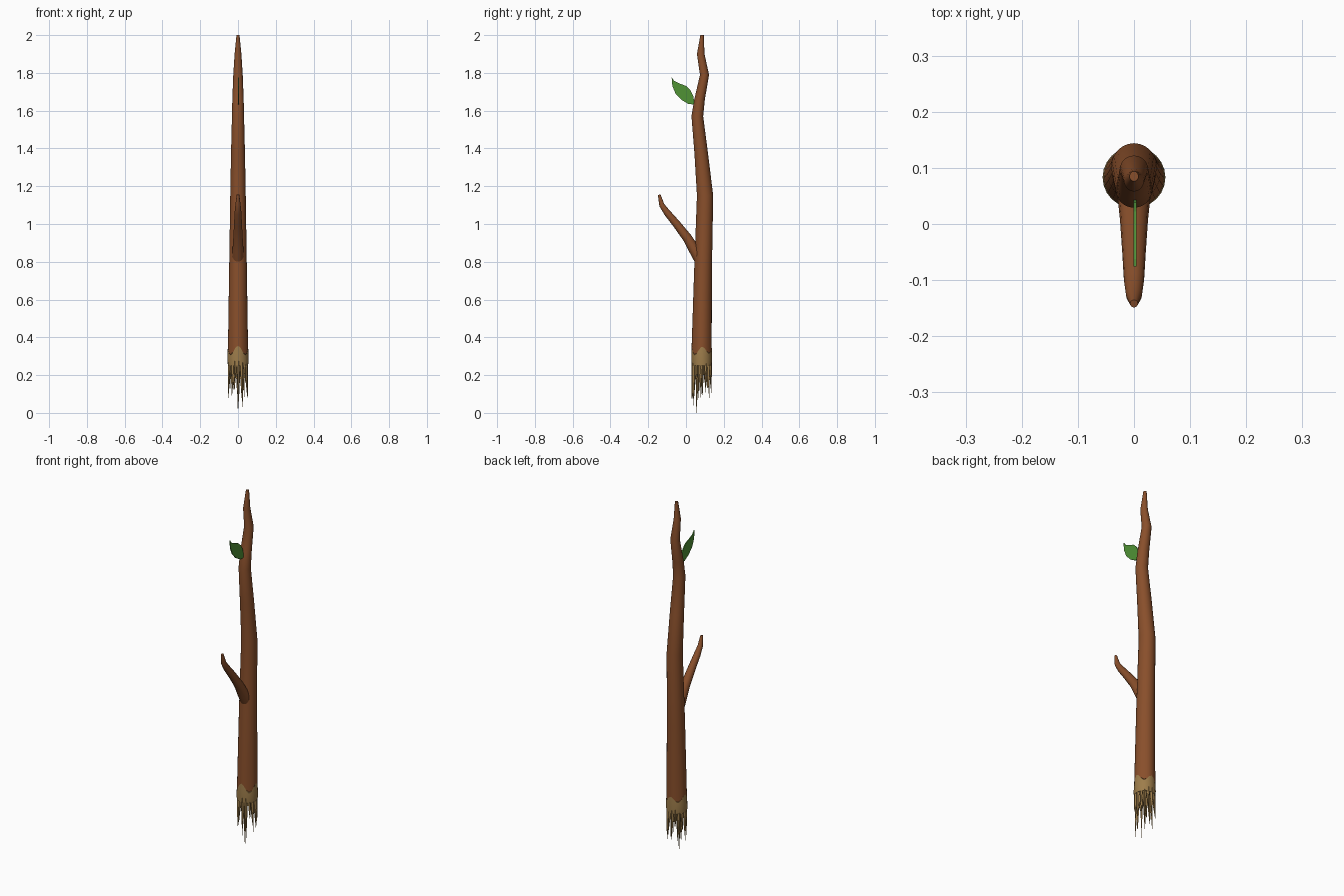
import bpy, bmesh, math, random
from mathutils import Vector

if "Cube" in bpy.data.objects:
    bpy.data.objects.remove(bpy.data.objects["Cube"])

random.seed(4)
SIDES = 24


def material(name, rgb):
    m = bpy.data.materials.new(name)
    m.diffuse_color = (*rgb, 1)
    m.use_nodes = True
    m.node_tree.nodes["Principled BSDF"].inputs["Base Color"].default_value = m.diffuse_color
    return m


BARK = material("bark brown", (0.25, 0.078, 0.024))
WOOD = material("bare wood tan", (0.34, 0.205, 0.07))
LEAF = material("leaf green", (0.08, 0.29, 0.036))


def finish(name, bm, mat, angle=40):
    bmesh.ops.recalc_face_normals(bm, faces=bm.faces[:])
    me = bpy.data.meshes.new(name)
    bm.to_mesh(me)
    bm.free()
    me.materials.append(mat)
    ob = bpy.data.objects.new(name, me)
    bpy.context.collection.objects.link(ob)
    bpy.ops.object.select_all(action='DESELECT')
    ob.select_set(True)
    bpy.context.view_layer.objects.active = ob
    if angle:
        bpy.ops.object.shade_smooth_by_angle(angle=math.radians(angle))
    return ob


def loft(bm, rings):
    """Skin a list of equal-length point rings and cap both ends."""
    vs = [[bm.verts.new(p) for p in r] for r in rings]
    n = len(vs[0])
    for a, b in zip(vs, vs[1:]):
        for i in range(n):
            j = (i + 1) % n
            bm.faces.new((a[i], a[j], b[j], b[i]))
    bm.faces.new(vs[0][::-1])
    bm.faces.new(vs[-1])


def level_ring(y, z, rx, ry, wave=False):
    pts = []
    for i in range(SIDES):
        a = math.tau * i / SIDES
        dz = 0.02 * math.cos(4 * a) + 0.006 * math.sin(3 * a) if wave else 0
        pts.append((rx * math.cos(a), y + ry * math.sin(a), z + dz))
    return pts


# main stick: level rings following the kinked centre line (y, z, rx, ry)
STEM = [(0.083, 0.33, 0.053, 0.053), (0.09, 0.75, 0.047, 0.047),
        (0.101, 1.15, 0.041, 0.043), (0.081, 1.37, 0.037, 0.036),
        (0.060, 1.57, 0.032, 0.031), (0.072, 1.66, 0.030, 0.028),
        (0.098, 1.79, 0.025, 0.024), (0.078, 1.90, 0.018, 0.020),
        (0.085, 2.0, 0.008, 0.009)]
bm = bmesh.new()
loft(bm, [level_ring(*s, wave=(i == 0)) for i, s in enumerate(STEM)])
finish("stick", bm, BARK)

# side twig: rings square to a bent path in the yz plane (y, z, radius)
TWIG = [(0.085, 0.79, 0.030), (0.045, 0.862, 0.029), (0.008, 0.925, 0.025),
        (-0.05, 1.0, 0.021), (-0.10, 1.06, 0.018), (-0.128, 1.10, 0.014),
        (-0.142, 1.155, 0.007)]
bm = bmesh.new()
rings = []
for i, (y, z, r) in enumerate(TWIG):
    p, q = TWIG[max(i - 1, 0)], TWIG[min(i + 1, len(TWIG) - 1)]
    d = Vector((0, q[0] - p[0], q[1] - p[1])).normalized()
    side = Vector((0, d.z, -d.y))
    rings.append([Vector((0, y, z)) + Vector((1, 0, 0)) * r * math.cos(a) + side * r * math.sin(a)
                  for a in (math.tau * k / 16 for k in range(16))])
loft(bm, rings)
finish("side_twig", bm, BARK)

# bare collar under the wavy bark edge
bm = bmesh.new()
loft(bm, [level_ring(0.083, 0.33, 0.0535, 0.0535, True),
          level_ring(0.083, 0.29, 0.056, 0.055, True),
          level_ring(0.083, 0.25, 0.054, 0.053)])
finish("broken_collar", bm, WOOD)


# splinters: tapered shards hanging from the collar
def shard(bm, ang, rad, width, tip, thick=0.014):
    out = Vector((math.cos(ang), math.sin(ang), 0))
    tan = Vector((-out.y, out.x, 0))
    c = Vector((0, 0.083, 0))
    top, mid = 0.275, 0.275 + (tip - 0.275) * 0.5
    rings = []
    for z, w, t, off in ((top, width, thick, 0), (mid, width * 0.55, thick * 0.7, 0),
                         (tip, 0.0008, 0.0008, 0.1 * thick)):
        o = c + out * (rad + off) + Vector((0, 0, z))
        rings.append([o + tan * w * 0.9 - out * t * 0.35, o + out * t * 0.25,
                      o - tan * w * 0.9 - out * t * 0.35, o - out * t])
    loft(bm, rings)


bm = bmesh.new()
TIPS = [0.09, 0.17, 0.08, 0.15, 0.10, 0.18, 0.12, 0.16, 0.08, 0.19, 0.09, 0.15,
        0.06, 0.02, 0.16, 0.08]
for i, tip in enumerate(TIPS):
    a = math.tau * (i + 0.2) / len(TIPS)
    shard(bm, a, 0.051, 0.012, tip)
for i in range(9):
    shard(bm, math.tau * i / 9 + 0.2, 0.028, 0.010, random.uniform(0.09, 0.2))
shard(bm, -math.pi / 2, 0.028, 0.009, 0.0)
finish("splinters", bm, WOOD, 0)

# leaf: thin plate in the yz plane
OUTLINE = [(0.045, 1.632), (0.012, 1.636), (-0.025, 1.658), (-0.055, 1.69),
           (-0.072, 1.73), (-0.076, 1.776), (-0.062, 1.757), (-0.035, 1.744),
           (0.0, 1.731), (0.022, 1.71), (0.038, 1.68), (0.043, 1.65)]
bm = bmesh.new()
loft(bm, [[(x, y, z) for y, z in OUTLINE] for x in (-0.0005, 0.0045)])
finish("leaf", bm, LEAF, 0)
